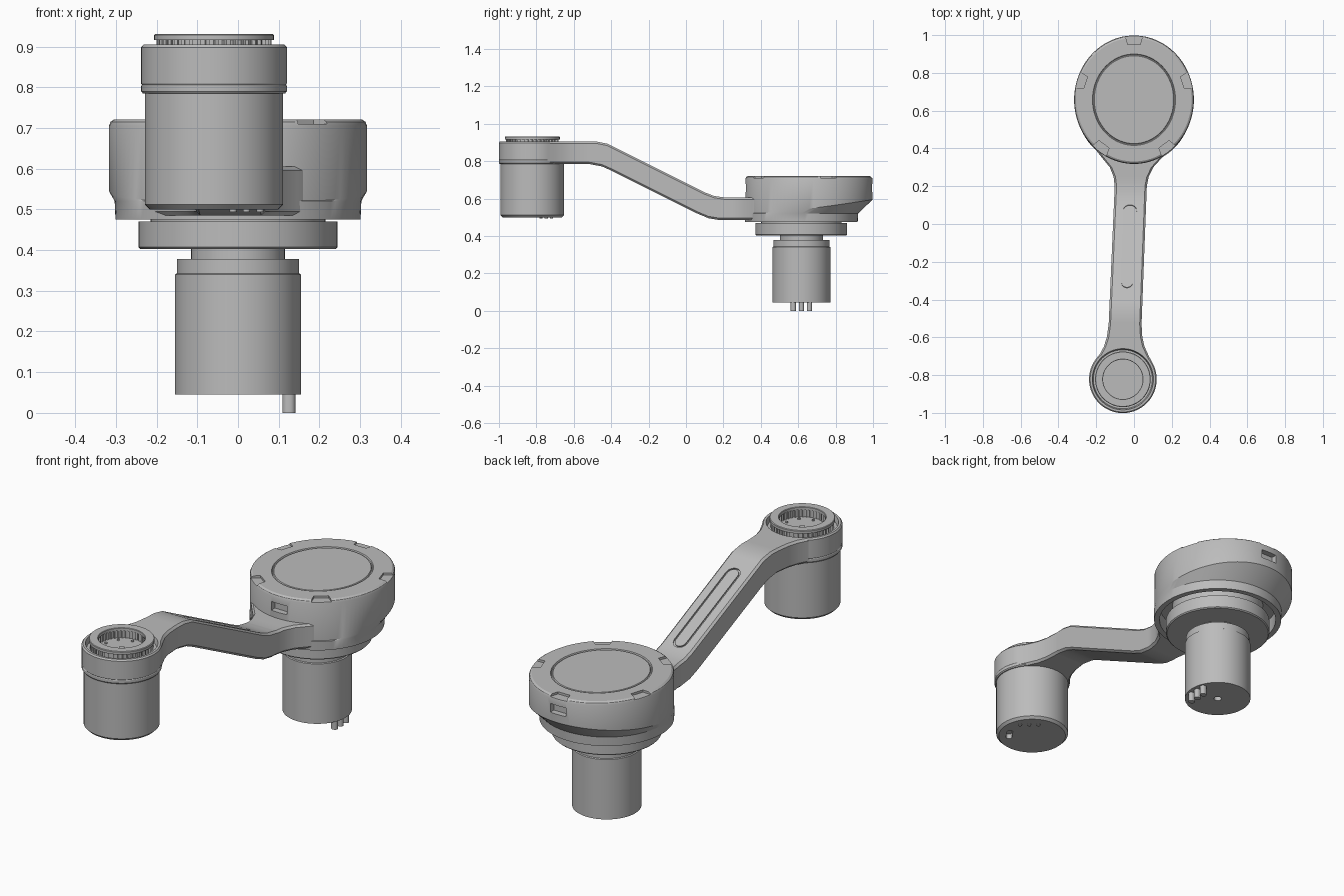
import bpy, bmesh, math
from mathutils import Vector, Matrix

cube = bpy.data.objects.get("Cube")
if cube:
    bpy.data.objects.remove(cube, do_unlink=True)

grey = bpy.data.materials.new("machined grey")
grey.use_nodes = True
colour = (0.5, 0.5, 0.5, 1)
grey.diffuse_color = colour
grey.node_tree.nodes["Principled BSDF"].inputs["Base Color"].default_value = colour

HUB = (0.0, 0.617)       # motor axis under the hub
COVER = (0.0, 0.658)     # oval hub cover
TIP = (-0.059, -0.822)   # small barrel axis


def loft(name, rings, closed=False):
    """Skin a list of equal-length rings, capping the ends or joining them."""
    bm = bmesh.new()
    rows = [[bm.verts.new(p) for p in ring] for ring in rings]
    n = len(rows[0])
    pairs = list(zip(rows, rows[1:]))
    if closed:
        pairs.append((rows[-1], rows[0]))
    else:
        bm.faces.new(rows[0])
        bm.faces.new(rows[-1])
    for a, b in pairs:
        for i in range(n):
            j = (i + 1) % n
            bm.faces.new((a[i], a[j], b[j], b[i]))
    bmesh.ops.recalc_face_normals(bm, faces=bm.faces)
    mesh = bpy.data.meshes.new(name)
    bm.to_mesh(mesh)
    bm.free()
    ob = bpy.data.objects.new(name, mesh)
    bpy.context.collection.objects.link(ob)
    mesh.materials.append(grey)
    return ob


def oval(centre, rx, ry, z, n=96):
    """Ring of points; z may be a function of y."""
    pts = []
    for i in range(n):
        a = math.tau * i / n
        y = centre[1] + ry * math.sin(a)
        pts.append((centre[0] + rx * math.cos(a), y, z(y) if callable(z) else z))
    return pts


def lathe(name, centre, profile, closed=False, n=96):
    return loft(name, [oval(centre, r, r, z, n) for r, z in profile], closed)


def prism(name, outline, z0, z1, matrix=Matrix()):
    return loft(name, [[matrix @ Vector((x, y, z)) for x, y in outline] for z in (z0, z1)])


def pill(half_length, radius, n=12):
    """Stadium outline along y."""
    return [(radius * math.cos(a), radius * math.sin(a) + s * half_length)
            for s, start in ((1, 0), (-1, math.pi))
            for a in [start + math.pi * i / n for i in range(n + 1)]]


def box(w, d):
    return [(-w / 2, -d / 2), (w / 2, -d / 2), (w / 2, d / 2), (-w / 2, d / 2)]


def cut(target, cutter):
    mod = target.modifiers.new("cut", 'BOOLEAN')
    mod.operation = 'DIFFERENCE'
    mod.solver = 'EXACT'
    mod.object = cutter
    bpy.context.view_layer.objects.active = target
    bpy.ops.object.modifier_apply(modifier=mod.name)
    bpy.data.objects.remove(cutter, do_unlink=True)


def interp(table, y):
    for (y0, v0), (y1, v1) in zip(table, table[1:]):
        if y <= y1:
            return v0 + (v1 - v0) * (y - y0) / (y1 - y0)
    return table[-1][1]


# Hub cover: round skirt blending into an oval drum, hollow underneath
def drum_base(y):
    return 0.522 + 0.073 * max(0, (y - 0.4) / 0.6) ** 1.3


hub = loft("hub_cover", [
    oval(HUB, 0.275, 0.275, 0.55), oval(HUB, 0.275, 0.275, 0.475),
    oval(HUB, 0.301, 0.301, 0.475), oval(HUB, 0.303, 0.303, 0.52),
    oval(COVER, 0.317, 0.34, drum_base), oval(COVER, 0.317, 0.34, 0.705),
    oval(COVER, 0.313, 0.336, 0.715), oval(COVER, 0.304, 0.327, 0.721),
    oval(COVER, 0.22, 0.242, 0.721), oval(COVER, 0.217, 0.239, 0.715),
    oval(COVER, 0.213, 0.235, 0.715), oval(COVER, 0.21, 0.232, 0.72)])

# Five notches around the cover rim
notch = [(-0.033, -0.03), (0.033, -0.03), (0.05, 0.03), (-0.05, 0.03)]
for k in range(5):
    a = math.tau * k / 5
    place = Matrix.Translation((-0.3 * math.sin(a), COVER[1] + 0.322 * math.cos(a), 0))
    cut(hub, prism("notch_cutter", notch, 0.71, 0.76, place @ Matrix.Rotation(a, 4, 'Z')))

# Ports in the front and back of the cover
for s in (-1, 1):
    cut(hub, prism("port_cutter", box(0.085, 0.06), 0.635, 0.678,
                   Matrix.Translation((0, COVER[1] + s * 0.34, 0))))

# Turntable, neck and motor below the hub
lathe("turntable", HUB, [(0.115, 0.395), (0.115, 0.402), (0.24, 0.402), (0.245, 0.407),
                         (0.245, 0.47), (0.215, 0.47), (0.215, 0.555)])
motor = lathe("lower_motor", HUB, [(0.155, 0.045), (0.155, 0.34), (0.15, 0.343), (0.15, 0.378),
                                   (0.115, 0.378), (0.115, 0.4)])
cut(motor, lathe("shaft_cutter", HUB, [(0.018, 0.0), (0.018, 0.075)], n=24))
for k in (-1, 0, 1):
    prism("motor_pin", pill(0.002, 0.014), 0.0, 0.06,
          Matrix.Translation((0.125, HUB[1] + k * 0.043, 0)) @ Matrix.Rotation(math.pi / 2, 4, 'Z'))

# Cranked arm lofted from chamfered sections, flared at both ends
top = [(-0.74, 0.905), (-0.48, 0.905), (-0.42, 0.893), (-0.37, 0.868),
       (0.1, 0.633), (0.15, 0.614), (0.21, 0.605), (0.46, 0.605)]
bottom = [(-0.74, 0.785), (-0.52, 0.785), (-0.45, 0.772), (-0.4, 0.75),
          (0.06, 0.52), (0.12, 0.495), (0.18, 0.485), (0.46, 0.485)]
width = [(-0.74, 0.156), (-0.7, 0.133), (-0.65, 0.108), (-0.6, 0.094), (-0.53, 0.087),
         (0.2, 0.085), (0.25, 0.093), (0.3, 0.115), (0.35, 0.158), (0.4, 0.2), (0.46, 0.23)]
stations = sorted({y for table in (top, bottom, width) for y, v in table})
c = 0.01
sections = []
for y in stations:
    x0 = TIP[0] + (y - TIP[1]) * (HUB[0] - TIP[0]) / (HUB[1] - TIP[1])
    t, b, w = interp(top, y), interp(bottom, y), interp(width, y)
    half = [(w - c, b), (w, b + c), (w, t - c), (w - c, t)]
    sections.append([(x0 + x, y, z) for x, z in half] +
                    [(x0 - x, y, z) for x, z in reversed(half)])
arm = loft("arm", sections)
cut(arm, lathe("barrel_clearance", TIP, [(0.172, 0.7), (0.172, 1.0)]))
cut(arm, lathe("hub_clearance", HUB, [(0.285, 0.4), (0.285, 0.7)]))

# Long groove outline on the sloping top of the arm
yaw = -math.atan2(HUB[0] - TIP[0], HUB[1] - TIP[1])
slope = (Matrix.Translation((-0.029, -0.12, 0.743)) @ Matrix.Rotation(yaw, 4, 'Z')
         @ Matrix.Rotation(-math.atan(0.5), 4, 'X'))
cut(arm, prism("groove_cutter", pill(0.212, 0.036), -0.006, 0.03, slope))
prism("arm_inlay", pill(0.212, 0.029), -0.01, 0.0, slope)

# Small barrel and the collar around its top
barrel = lathe("barrel", TIP, [(0.158, 0.5), (0.17, 0.512), (0.17, 0.8), (0.1, 0.8)])
slot = Matrix.Translation((TIP[0] + 0.09, TIP[1] - 0.06, 0)) @ Matrix.Rotation(-0.6, 4, 'Z')
cut(barrel, prism("slot_cutter", pill(0.025, 0.014), 0.48, 0.525, slot))
lathe("barrel_collar", TIP, [(0.1, 0.79), (0.175, 0.785), (0.179, 0.79), (0.179, 0.803), (0.177, 0.806),
                             (0.179, 0.809), (0.179, 0.898), (0.173, 0.905), (0.162, 0.905),
                             (0.156, 0.88), (0.1, 0.88)])
for k in (-1, 0, 1):
    lathe("barrel_pin", (TIP[0] + 0.08 + 0.033 * k, TIP[1] + 0.075 - 0.028 * k),
          [(0.009, 0.494), (0.009, 0.51)], n=16)

# Ring cap on toothed spacer, with bolts in the recess
lathe("cap_ring", TIP, [(0.105, 0.916), (0.147, 0.916), (0.147, 0.928),
                        (0.144, 0.931), (0.107, 0.931), (0.105, 0.929)], closed=True)
lathe("spacer_ring", TIP, [(0.112, 0.87), (0.133, 0.87), (0.133, 0.918), (0.112, 0.918)], closed=True)
for k in range(40):
    turn = Matrix.Translation((*TIP, 0)) @ Matrix.Rotation(math.tau * k / 40, 4, 'Z')
    prism("spacer_tooth", box(0.009, 0.035), 0.875, 0.918,
          turn @ Matrix.Translation((0, 0.1235, 0)) @ Matrix.Rotation(0.4, 4, 'Z'))
for k in range(8):
    a = math.tau * k / 8
    lathe("recess_bolt", (TIP[0] + 0.085 * math.cos(a), TIP[1] + 0.085 * math.sin(a)),
          [(0.006, 0.875), (0.006, 0.886)], n=12)
lathe("centre_bolt", TIP, [(0.013, 0.875), (0.013, 0.885)], n=24)

# Smooth the rounded surfaces, keeping edges crisp
bpy.ops.object.select_all(action='DESELECT')
for ob in bpy.context.scene.objects:
    if ob.type == 'MESH':
        ob.select_set(True)
        bpy.context.view_layer.objects.active = ob
bpy.ops.object.shade_smooth_by_angle(angle=math.radians(30))
